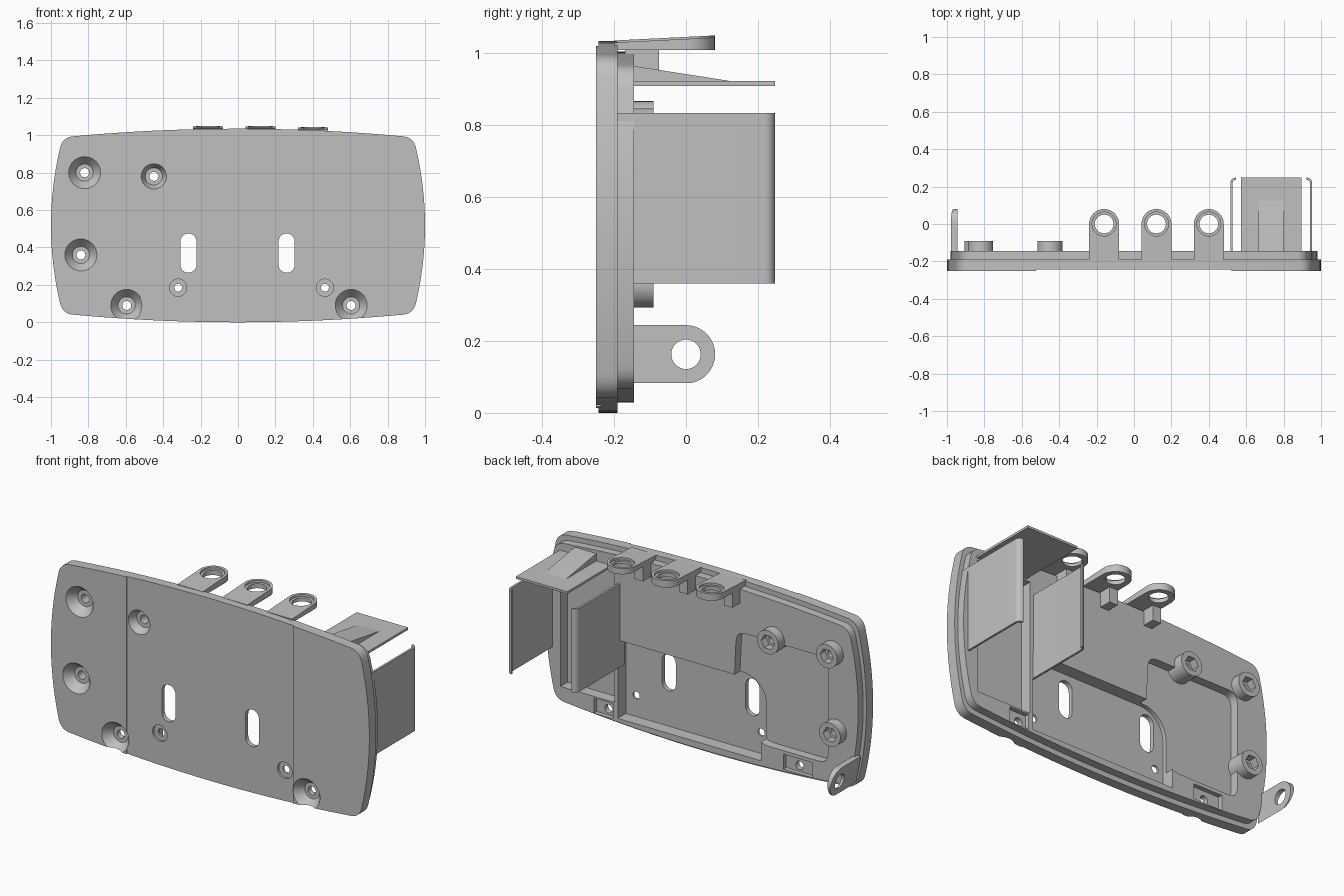
import bpy, bmesh, math
from mathutils import Vector

if "Cube" in bpy.data.objects:
    bpy.data.objects.remove(bpy.data.objects["Cube"])

grey = bpy.data.materials.new("plain_grey")
grey.use_nodes = True
grey.diffuse_color = (0.53, 0.53, 0.53, 1)
grey.node_tree.nodes["Principled BSDF"].inputs["Base Color"].default_value = (0.53, 0.53, 0.53, 1)

ZC = 0.5175  # mid height of the plate
AXES = {"x": lambda a, b, h: (h, a, b),
        "y": lambda a, b, h: (a, h, b),
        "z": lambda a, b, h: (a, b, h)}


def prism(name, axis, pts, lo, hi, pts_hi=None):
    """Extrude a 2D profile along an axis, optionally to a different end profile."""
    place, bm = AXES[axis], bmesh.new()
    start = [bm.verts.new(place(a, b, lo)) for a, b in pts]
    end = [bm.verts.new(place(a, b, hi)) for a, b in (pts_hi or pts)]
    bm.faces.new(start)
    bm.faces.new(end)
    for i in range(len(start)):
        j = (i + 1) % len(start)
        bm.faces.new((start[i], start[j], end[j], end[i]))
    bmesh.ops.recalc_face_normals(bm, faces=bm.faces)
    mesh = bpy.data.meshes.new(name)
    bm.to_mesh(mesh)
    bm.free()
    mesh.materials.append(grey)
    ob = bpy.data.objects.new(name, mesh)
    bpy.context.scene.collection.objects.link(ob)
    return ob


def combine(ob, tool, op="DIFFERENCE"):
    """Apply a boolean and discard the tool."""
    mod = ob.modifiers.new("cut", "BOOLEAN")
    mod.operation, mod.solver, mod.object = op, "EXACT", tool
    dg = bpy.context.evaluated_depsgraph_get()
    result = bpy.data.meshes.new_from_object(ob.evaluated_get(dg))
    ob.modifiers.remove(mod)
    ob.data = result
    bpy.data.objects.remove(tool)


def arc(cx, cy, r, start, stop, n=20):
    angles = [math.radians(start + (stop - start) * i / n) for i in range(n + 1)]
    return [(cx + r * math.cos(a), cy + r * math.sin(a)) for a in angles]


def ring(cx, cy, r, n=32):
    return arc(cx, cy, r, 0, 360, n)[:-1]


def rect(a0, a1, b0, b1):
    return [(a0, b0), (a1, b0), (a1, b1), (a0, b1)]


def rounded(pts, r, n=6):
    """Round the corners of a polygon."""
    out = []
    for i, p in enumerate(pts):
        p = Vector(p)
        u, v = Vector(pts[i - 1]) - p, Vector(pts[(i + 1) % len(pts)]) - p
        k = min(r, u.length * 0.45, v.length * 0.45)
        a, b = p + u.normalized() * k, p + v.normalized() * k
        for s in range(n + 1):
            t = s / n
            out.append(tuple(a * (1 - t) ** 2 + p * 2 * t * (1 - t) + b * t * t))
    return out


def outline(ix, iz):
    """Bowed rounded rectangle, inset by ix and iz."""
    q = [(1 - 0.045 * (t / 8) ** 2, 0.40 * t / 8) for t in range(9)]
    a, c, b = Vector((0.955, 0.40)), Vector((0.945, 0.467)), Vector((0.89, 0.476))
    q += [tuple(a * (1 - t) ** 2 + c * 2 * t * (1 - t) + b * t * t) for t in (k / 8 for k in range(1, 8))]
    q += [(0.89 * t / 10, ZC - 0.0415 * (t / 10) ** 2) for t in range(10, -1, -1)]
    q += [(-x, z) for x, z in q[-2::-1]]
    q += [(x, -z) for x, z in q[-2:0:-1]]
    return [(x * (1 - ix), ZC + z * (1 - iz / ZC)) for x, z in q]


def tab(cx, end, r, back):
    """Tab with a round end at positive second axis."""
    return arc(cx, end, r, 0, 180) + [(cx - r, back), (cx + r, back)]


# Main plate, stepped in at the back, with a slightly sunken middle panel in front
plate = prism("main_plate", "y", outline(0, 0), -0.25, -0.19)
combine(plate, prism("step", "y", outline(0.02, 0.029), -0.21, -0.145), "UNION")
combine(plate, prism("middle_panel", "y", rect(-0.525, 0.52, -0.1, 1.2), -0.3, -0.244))

# Recesses in the back, at different depths
boss_floor = [(-0.79, 0.16), (-0.36, 0.16), (-0.2, 0.45), (-0.215, 0.76), (-0.79, 0.76)]
combine(plate, prism("pocket", "y", rounded(boss_floor, 0.06), -0.195, -0.1))
corner = arc(-0.22, 0.36, 0.15, 90, 180, 10)
combine(plate, prism("pocket", "y", [(0.53, 0.065), (0.53, 0.51)] + corner + [(-0.37, 0.065)], -0.218, -0.1))
combine(plate, prism("pocket", "y", rect(0.55, 0.89, 0.15, 0.9), -0.21, -0.1))
for x0, x1 in ((-0.69, -0.51), (0.56, 0.68)):
    combine(plate, prism("pocket", "y", rect(x0, x1, 0.055, 0.14), -0.17, -0.1))

# Screw bosses with hexagonal nut seats
bosses = [(-0.82, 0.80), (-0.84, 0.36), (-0.45, 0.78)]
for x, z in bosses:
    combine(plate, prism("boss", "y", ring(x, z, 0.067), -0.22, -0.09), "UNION")
    combine(plate, prism("nut_seat", "y", ring(x, z, 0.042, 6), -0.135, -0.05))

# Countersunk screw holes
for x, z in bosses + [(-0.595, 0.09), (0.605, 0.09)]:
    wide = 0.071 if x == -0.45 else 0.086
    combine(plate, prism("cone", "y", ring(x, z, wide), -0.2505, -0.2, ring(x, z, 0.046)))
    combine(plate, prism("hole", "y", ring(x, z, 0.024), -0.3, 0))

# Small counterbored holes and the long slots
for x in (-0.32, 0.465):
    combine(plate, prism("counterbore", "y", ring(x, 0.185, 0.046), -0.3, -0.231))
    combine(plate, prism("hole", "y", ring(x, 0.185, 0.021), -0.3, 0))
for x in (-0.265, 0.26):
    slot = arc(x, 0.432, 0.043, 0, 180) + arc(x, 0.308, 0.043, 180, 360)
    combine(plate, prism("slot", "y", slot, -0.3, 0))

# Three ring lugs along the top, flat below and rising to the back above
for i, x in enumerate((-0.16, 0.12, 0.40)):
    lug = prism(f"top_lug_{i + 1}", "z", tab(x, 0, 0.08, -0.2), 1.01, 1.042)
    combine(lug, prism("hole", "z", ring(x, 0, 0.05), 0.9, 1.2))
    combine(lug, prism("counterbore", "z", ring(x, 0, 0.064), 1.03, 1.2))
    for v in lug.data.vertices:
        if v.co.z > 1.02:
            v.co.z += 0.05 * v.co.y + 0.004 - 0.02 * max(0, x - 0.12)
    prism(f"lug_web_{i + 1}", "y", rect(x - 0.078, x - 0.025, 0.925, 1.012), -0.17, -0.075)

# Upright side tab with a hole, trimmed to the plate outline
side_tab = prism("side_tab", "x", [(y, z) for z, y in tab(0.163, 0, 0.081, -0.17)], -0.98, -0.945)
combine(side_tab, prism("hole", "x", ring(0, 0.163, 0.041), -1.1, -0.8))
combine(side_tab, prism("trim", "y", outline(0, 0), -0.4, 0.4), "INTERSECT")

# Pair of thin side shields with curled lips
shield = ([(0.527, -0.19), (0.515, -0.19)] + arc(0.545, 0.218, 0.03, 180, 90, 8)
          + arc(0.545, 0.218, 0.018, 90, 180, 8))
prism("right_shield", "z", shield, 0.36, 0.835)
prism("left_shield", "z", [(1.468 - x, y) for x, y in shield], 0.36, 0.835)

# Top shelf and its tapered stiffener
prism("top_shelf", "z", rect(0.572, 0.895, -0.2, 0.248), 0.91, 0.923)
prism("shelf_stiffener", "x", [(-0.17, 0.915), (-0.17, 0.967), (-0.145, 0.965), (0.125, 0.923), (0.125, 0.915)],
      0.665, 0.80)

# Smooth round surfaces, keep edges crisp
for ob in bpy.context.scene.objects:
    ob.select_set(ob.type == "MESH")
bpy.context.view_layer.objects.active = plate
bpy.ops.object.shade_smooth_by_angle(angle=math.radians(25))
